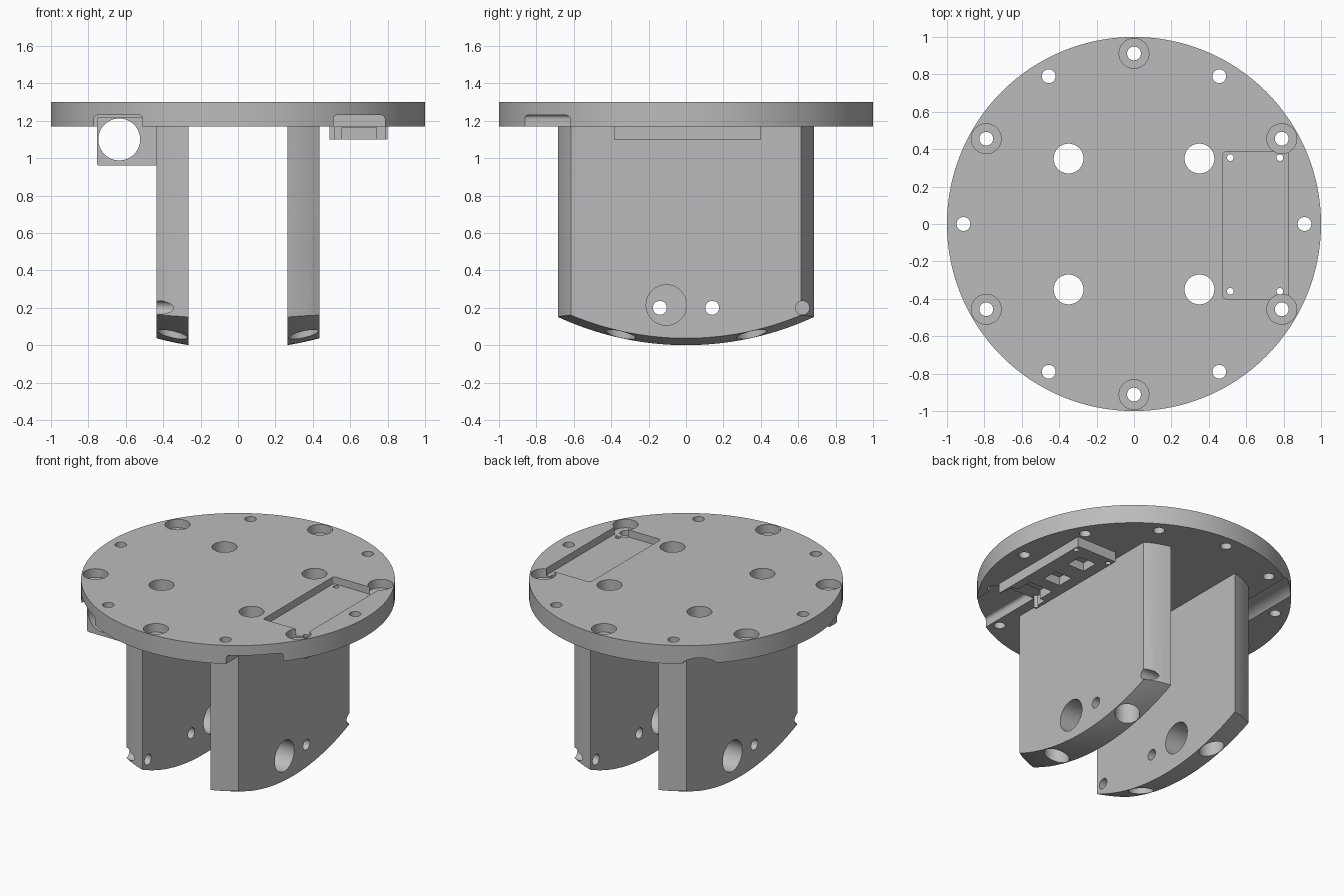
import bpy, bmesh
from math import sin, cos, pi, radians
from mathutils import Matrix, Vector

cube = bpy.data.objects.get("Cube")
if cube:
    bpy.data.objects.remove(cube, do_unlink=True)

grey = bpy.data.materials.new("machined grey")
grey.use_nodes = True
grey.diffuse_color = (0.5, 0.5, 0.5, 1)
grey.node_tree.nodes["Principled BSDF"].inputs["Base Color"].default_value = (0.5, 0.5, 0.5, 1)

TURN = {"x": Matrix.Rotation(pi / 2, 4, "Y"), "y": Matrix.Rotation(pi / 2, 4, "X"), "z": Matrix()}


def to_object(name, bm):
    bmesh.ops.recalc_face_normals(bm, faces=bm.faces)
    mesh = bpy.data.meshes.new(name)
    bm.to_mesh(mesh)
    bm.free()
    mesh.materials.append(grey)
    obj = bpy.data.objects.new(name, mesh)
    bpy.context.collection.objects.link(obj)
    return obj


def rods(name, centres, radius, length, axis="z", sides=32):
    """One object holding a cylinder at each centre."""
    bm = bmesh.new()
    for c in centres:
        bmesh.ops.create_cone(bm, cap_ends=True, segments=sides, radius1=radius, radius2=radius,
                              depth=length, matrix=Matrix.Translation(c) @ TURN[axis])
    return to_object(name, bm)


def block(name, low, high, round_axis=None, radius=0.02):
    """A box between two corners, optionally rounded along one axis."""
    low, high = Vector(low), Vector(high)
    bm = bmesh.new()
    bmesh.ops.create_cube(bm, size=1)
    for v in bm.verts:
        v.co = (low + high) / 2 + v.co * (high - low)
    if round_axis is not None:
        edges = [e for e in bm.edges
                 if abs((e.verts[0].co - e.verts[1].co)[round_axis]) > 0.001]
        bmesh.ops.bevel(bm, geom=edges, offset=radius, segments=4, profile=0.5, affect="EDGES")
    return to_object(name, bm)


def combine(target, tool, operation="DIFFERENCE"):
    """Boolean a tool into the target, then discard the tool."""
    mod = target.modifiers.new("cut", "BOOLEAN")
    mod.operation, mod.solver, mod.object = operation, "EXACT", tool
    bpy.context.view_layer.update()
    graph = bpy.context.evaluated_depsgraph_get()
    mesh = bpy.data.meshes.new_from_object(target.evaluated_get(graph))
    target.modifiers.clear()
    target.data = mesh
    bpy.data.objects.remove(tool, do_unlink=True)


def smooth(obj):
    bpy.ops.object.select_all(action="DESELECT")
    obj.select_set(True)
    bpy.context.view_layer.objects.active = obj
    bpy.ops.object.shade_smooth_by_angle(angle=radians(25))


TOP, UNDER = 1.30, 1.17
LEG_BORES = [(sx * 0.35, sy * 0.35, 0.6) for sx in (-1, 1) for sy in (-1, 1)]
PIN_HOLES = [(x, y, 1.2) for x in (0.515, 0.78) for y in (-0.36, 0.355)]


def ring(step_start, z):
    return [(0.912 * cos(radians(a)), 0.912 * sin(radians(a)), z)
            for a in range(step_start, 360, 60)]


# Round plate with its bolt circle and leg bores
plate = rods("round_plate", [(0, 0, (TOP + UNDER) / 2)], 1.0, TOP - UNDER, sides=128)
combine(plate, rods("bolt_holes", ring(0, 1.2) + ring(30, 1.2), 0.037, 1))
combine(plate, rods("counterbores", ring(30, TOP), 0.08, 0.12))
combine(plate, rods("bores", LEG_BORES, 0.08, 3))

# Circuit pocket on top, cable channels below
combine(plate, block("pocket", (0.475, -0.40, 1.25), (0.825, 0.385, 1.4), 2, 0.015))
combine(plate, block("channel", (0.51, -1.2, 1.0), (0.785, -0.385, 1.23), 1))
combine(plate, block("channel", (-0.77, -1.2, 1.0), (-0.51, -0.5, 1.23), 1))
combine(plate, rods("socket_bore", [(-0.635, 0, 1.10)], 0.112, 3, "y", 48))
combine(plate, rods("pin_holes", PIN_HOLES, 0.018, 1, sides=16))
smooth(plate)


# Legs: rounded outer ends, domed foot, cross holes; the pair is a half turn apart
def make_leg(name, side):
    ends = [(0.265, 0.684), (0.325, 0.667), (0.385, 0.643), (0.435, 0.615)]
    outline = ends + [(x, -y) for x, y in reversed(ends)]
    bm = bmesh.new()
    face = bm.faces.new([bm.verts.new((x, y, -0.2)) for x, y in outline])
    walls = bmesh.ops.extrude_face_region(bm, geom=[face])
    bmesh.ops.translate(bm, vec=(0, 0, UNDER + 0.2),
                        verts=[g for g in walls["geom"] if isinstance(g, bmesh.types.BMVert)])
    leg = to_object(name, bm)
    dome = bmesh.new()
    bmesh.ops.create_uvsphere(dome, u_segments=96, v_segments=96, radius=1.65,
                              matrix=Matrix.Translation((0, 0, 1.629)))
    combine(leg, to_object("dome", dome), "INTERSECT")
    combine(leg, rods("bores", [b for b in LEG_BORES if b[0] > 0], 0.08, 3))
    combine(leg, rods("axle_hole", [(0.35, -0.105, 0.215)], 0.108, 1, "x", 48))
    combine(leg, rods("cross_holes", [(0.35, 0.14, 0.2), (0.35, 0.622, 0.2)], 0.037, 1, "x"))
    if side < 0:
        leg.data.transform(Matrix.Rotation(pi, 4, "Z"))
    smooth(leg)


make_leg("left_leg", 1)
make_leg("right_leg", -1)

# Circuit housing under the pocket, open at the front
housing = block("circuit_housing", (0.49, -0.385, 1.10), (0.80, 0.40, UNDER))
combine(housing, block("mouth", (0.515, -0.5, 1.0), (0.785, -0.27, 1.3)))
combine(housing, block("slot", (0.555, -0.4, 1.0), (0.74, -0.15, 1.165)))
for y in (0.0, 0.24):
    combine(housing, block("recess", (0.57, y - 0.06, 1.0), (0.70, y + 0.06, 1.16)))
combine(housing, rods("pin_holes", PIN_HOLES, 0.018, 1, sides=16))
smooth(housing)

# Socket bracket beside the right leg
bracket = block("socket_bracket", (-0.755, -0.60, 0.96), (-0.43, -0.53, UNDER + 0.05), 1, 0.015)
combine(bracket, rods("socket_bore", [(-0.635, 0, 1.10)], 0.112, 3, "y", 48))
smooth(bracket)
